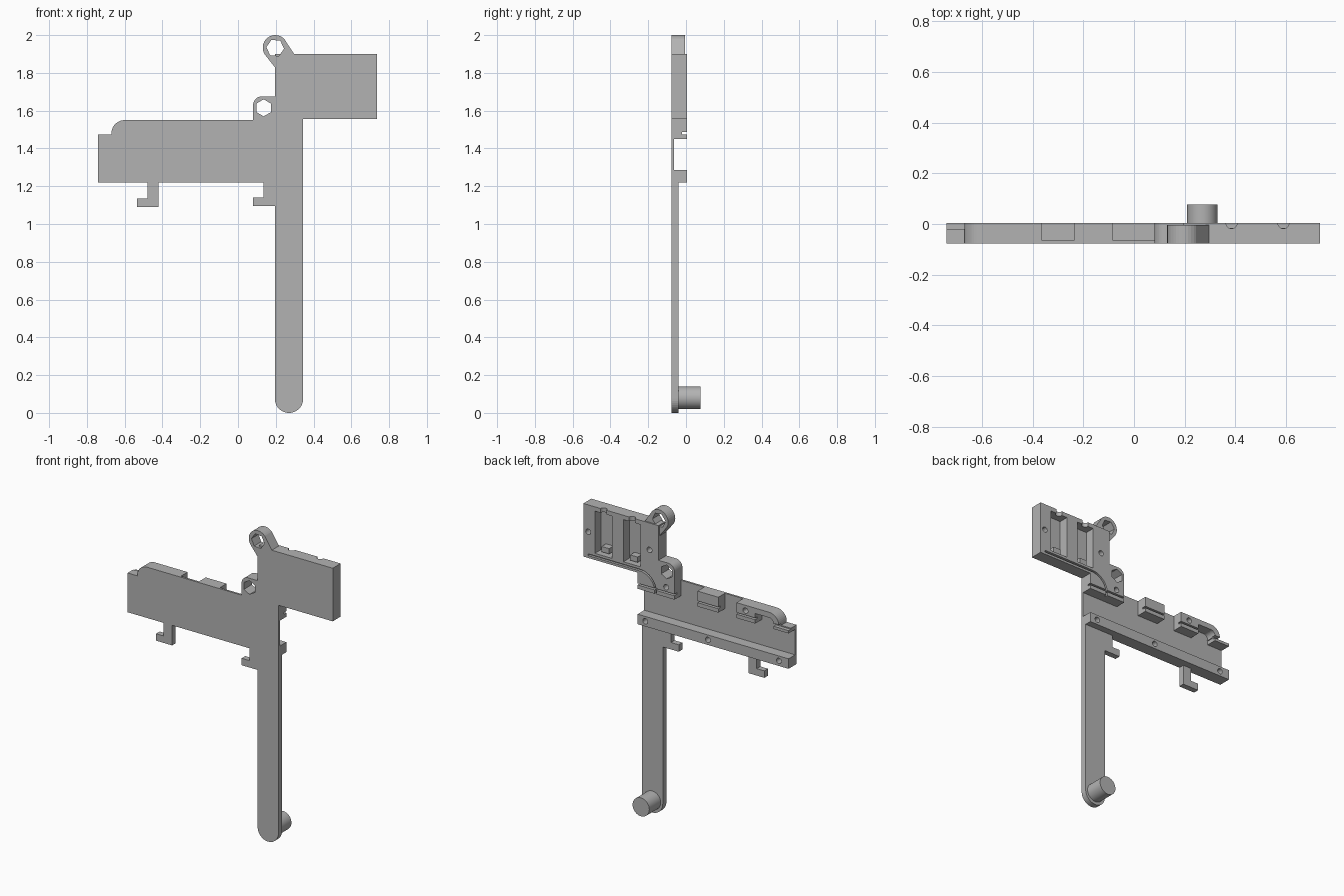
import bpy, bmesh
from math import cos, sin, radians
from mathutils import Matrix

cube = bpy.data.objects.get("Cube")
if cube:
    bpy.data.objects.remove(cube, do_unlink=True)

grey = bpy.data.materials.new("plain_grey")
grey.use_nodes = True
grey.diffuse_color = (0.45, 0.45, 0.45, 1)
grey.node_tree.nodes["Principled BSDF"].inputs["Base Color"].default_value = (0.45, 0.45, 0.45, 1)

# Depth levels, front to back
FRONT, SKIN, ARM, BACK, PEG = -0.077, -0.064, -0.04, 0.004, 0.077


def arc(cx, cz, r, a0, a1, n=10):
    steps = [radians(a0 + (a1 - a0) * i / n) for i in range(n + 1)]
    return [(cx + r * cos(a), cz + r * sin(a)) for a in steps]


def ring(cx, cz, r, n=24, turn=0):
    return arc(cx, cz, r, turn, turn + 360, n)[:-1]


def rect(x0, x1, z0, z1):
    return [(x0, z0), (x1, z0), (x1, z1), (x0, z1)]


def finish(name, bm):
    bmesh.ops.recalc_face_normals(bm, faces=bm.faces)
    mesh = bpy.data.meshes.new(name)
    bm.to_mesh(mesh)
    bm.free()
    mesh.materials.append(grey)
    ob = bpy.data.objects.new(name, mesh)
    bpy.context.collection.objects.link(ob)
    return ob


def prism(name, pts, y0, y1):
    """Extrude an x-z outline from y0 to y1."""
    bm = bmesh.new()
    face = bm.faces.new([bm.verts.new((x, y0, z)) for x, z in pts])
    out = bmesh.ops.extrude_face_region(bm, geom=[face])
    moved = [v for v in out["geom"] if isinstance(v, bmesh.types.BMVert)]
    bmesh.ops.translate(bm, verts=moved, vec=(0, y1 - y0, 0))
    return finish(name, bm)


def upright_rod(x, y, z0, z1, r):
    bm = bmesh.new()
    bmesh.ops.create_cone(bm, cap_ends=True, segments=24, radius1=r, radius2=r, depth=z1 - z0,
                          matrix=Matrix.Translation((x, y, (z0 + z1) / 2)))
    return finish("rod_cutter", bm)


def select(ob):
    bpy.ops.object.select_all(action="DESELECT")
    ob.select_set(True)
    bpy.context.view_layer.objects.active = ob


def cut(ob, cutters):
    select(ob)
    for c in cutters:
        c.hide_render = True
        mod = ob.modifiers.new("cut", "BOOLEAN")
        mod.operation, mod.solver, mod.object = "DIFFERENCE", "EXACT", c
        bpy.ops.object.modifier_apply(modifier=mod.name)
        bpy.data.objects.remove(c, do_unlink=True)


def hole(x, z, r=0.018, y0=-0.04):
    return prism("hole_cutter", ring(x, z, r, 16), y0, 0.05)


def hex_low():
    return prism("hex_cutter", ring(0.136, 1.615, 0.045, 6, 30), -0.2, 0.2)


def hex_top():
    return prism("hex_cutter", ring(0.197, 1.932, 0.047, 6, -5), -0.2, 0.2)


def slot():
    return prism("slot_cutter", rect(-0.8, 0.8, 1.475, 1.486), -0.02, 0.05)


# Shared outlines
low_ear = arc(0.125, 1.63, 0.045, 90, 180)
top_ear = arc(0.197, 1.934, 0.066, 43, 215, 16)
shoulder = arc(-0.6, 1.48, 0.07, 90, 180)
arm_end = arc(0.27, 0.075, 0.075, 180, 360, 20)


def hook(x, z):
    return [(x - 0.115, z), (x, z), (x, 1.22), (x - 0.06, 1.22), (x - 0.06, z + 0.045), (x - 0.115, z + 0.045)]


def hook_edge(x, z):
    h = hook(x, z)
    return [h[3], h[4], h[5], h[0], h[1], h[2]]


# Thin front skin covering the whole silhouette
outline = [(-0.74, 1.22)] + hook_edge(-0.42, 1.09) + hook_edge(0.195, 1.095)[:-1]
outline += arm_end + [(0.345, 1.555), (0.735, 1.555), (0.735, 1.9), (0.297, 1.9)] + top_ear
outline += [(0.195, 1.83), (0.195, 1.675)] + low_ear + [(0.08, 1.55)] + shoulder
outline += [(-0.67, 1.475), (-0.74, 1.475)]
skin = prism("front_skin", outline, FRONT, SKIN)
cut(skin, [hex_low(), hex_top()])

# Long arm with its peg, and the two hooks
prism("arm", arm_end + [(0.345, 1.22), (0.195, 1.22)], SKIN, ARM)
peg = prism("peg", ring(0.27, 0.08, 0.06, 40), ARM, PEG)
select(peg)
bpy.ops.object.shade_smooth_by_angle(angle=radians(30))
prism("outer_hook", hook(-0.42, 1.09), SKIN, ARM)
prism("inner_hook", hook(0.195, 1.095), SKIN, ARM)

# Bottom rail with screw holes
rail = prism("bottom_rail", rect(-0.74, 0.345, 1.22, 1.285), SKIN, BACK)
cut(rail, [hole(x, 1.253) for x in (0.29, -0.16, -0.67)])

# Slotted blocks along the upper edge
middle = prism("middle_block", rect(-0.235, -0.085, 1.45, 1.55), SKIN, BACK)
cut(middle, [slot()])
corner = prism("corner_block", [(-0.365, 1.45), (-0.365, 1.55)] + shoulder + [(-0.67, 1.475), (-0.625, 1.475)]
               + arc(-0.6, 1.485, 0.03, 180, 90, 6) + [(-0.5, 1.515), (-0.5, 1.45)], SKIN, BACK)
cut(corner, [slot(), hole(-0.43, 1.515)])
tab = prism("end_tab", rect(-0.74, -0.63, 1.45, 1.475), SKIN, -0.02)
prism("end_tab_lip", rect(-0.74, -0.63, 1.45, 1.468), -0.02, BACK)

# Lower ear block, with a curved groove running under the panel
ear = prism("lower_ear_block", [(0.08, 1.45), (0.345, 1.45), (0.345, 1.555), (0.195, 1.555), (0.195, 1.675)]
            + low_ear, SKIN, BACK)


def groove():
    band = [(0.7, 1.582)] + arc(0.33, 1.462, 0.12, 90, 180) + [(0.21, 1.44), (0.222, 1.44)]
    band += arc(0.33, 1.462, 0.108, 180, 90) + [(0.7, 1.57)]
    return prism("groove_cutter", band, -0.012, 0.05)


cut(ear, [hex_low(), slot(), hole(0.14, 1.515), groove()])

# Upper panel with two pockets, notched top wall and screw holes
panel = prism("upper_panel", rect(0.195, 0.735, 1.555, 1.9), SKIN, BACK)
cutters = [groove(), hole(0.7, 1.725), hole(0.26, 1.725)]
for x in (0.59, 0.385):
    cutters.append(prism("pocket_cutter", rect(x - 0.062, x + 0.062, 1.598, 1.872), -0.06, 0.05))
    cutters.append(upright_rod(x, BACK, 1.85, 1.95, 0.022))
    prism("pocket_stop", rect(x - 0.027, x + 0.027, 1.61, 1.645), -0.061, -0.015)
cut(panel, cutters)

# Upper ear standing on the panel corner
upper = prism("upper_ear", [(0.297, 1.9)] + top_ear + [(0.195, 1.83), (0.195, 1.9)], SKIN, -0.004)
cut(upper, [hex_top()])
